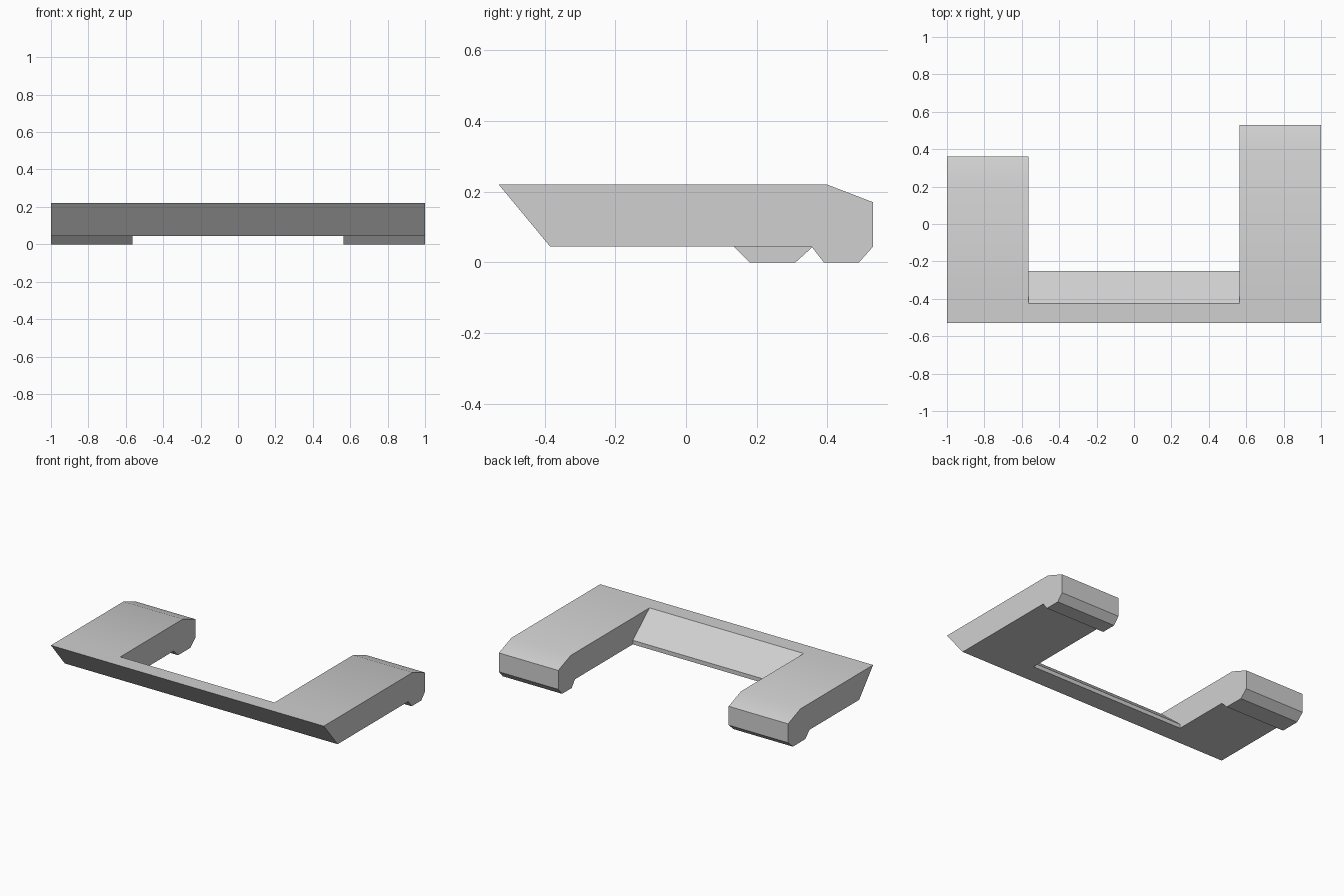
import bpy
import bmesh

cube = bpy.data.objects.get("Cube")
if cube:
    bpy.data.objects.remove(cube, do_unlink=True)

grey = bpy.data.materials.new("plain_grey")
grey.use_nodes = True
colour = (0.63, 0.63, 0.63, 1.0)
grey.diffuse_color = colour
grey.node_tree.nodes["Principled BSDF"].inputs["Base Color"].default_value = colour

INNER, OUTER = 0.565, 1.0
TOP, BASE = 0.22, 0.045

# Cross-section points (y, z) of the front bar
front_top, front_base = (-0.53, TOP), (-0.385, BASE)
slope_top, slope_base, lip_base = (-0.425, TOP), (-0.25, 0.072), (-0.25, BASE)
bar = [front_top, slope_top, slope_base, lip_base, front_base]


def arm_tail(back, foot):
    """Arm outline behind the bar: chamfered top, back face and foot."""
    foot_front, sole_front, sole_back = foot
    return [(back - 0.13, TOP), (back, 0.17), (back, BASE),
            (sole_back, 0), (sole_front, 0), (foot_front, BASE)]


bm = bmesh.new()


def polygon(points):
    bm.faces.new([bm.verts.new(p) for p in points])


def sweep(profile, x0, x1):
    """Side walls of a profile stretched between two x positions."""
    for a, b in zip(profile, profile[1:] + profile[:1]):
        polygon([(x0, *a), (x1, *a), (x1, *b), (x0, *b)])


# Front bar
sweep(bar, -INNER, INNER)

# Short right arm and long left arm, open where the bar joins them
for side, tail in ((-1, arm_tail(0.36, (0.135, 0.18, 0.31))),
                   (1, arm_tail(0.53, (0.355, 0.39, 0.49)))):
    outline = [front_top, slope_top] + tail + [lip_base, front_base]
    inner_wall = [slope_top] + tail + [lip_base, slope_base]
    sweep(outline, side * INNER, side * OUTER)
    polygon([(side * OUTER, *p) for p in outline])
    polygon([(side * INNER, *p) for p in inner_wall])

bmesh.ops.remove_doubles(bm, verts=bm.verts, dist=0.0001)
bmesh.ops.recalc_face_normals(bm, faces=bm.faces)

mesh = bpy.data.meshes.new("bracket_frame")
bm.to_mesh(mesh)
bm.free()
mesh.materials.append(grey)
frame = bpy.data.objects.new("bracket_frame", mesh)
bpy.context.collection.objects.link(frame)

# Soften only the shallow chamfers
bpy.ops.object.select_all(action="DESELECT")
frame.select_set(True)
bpy.context.view_layer.objects.active = frame
bpy.ops.object.shade_smooth_by_angle()
